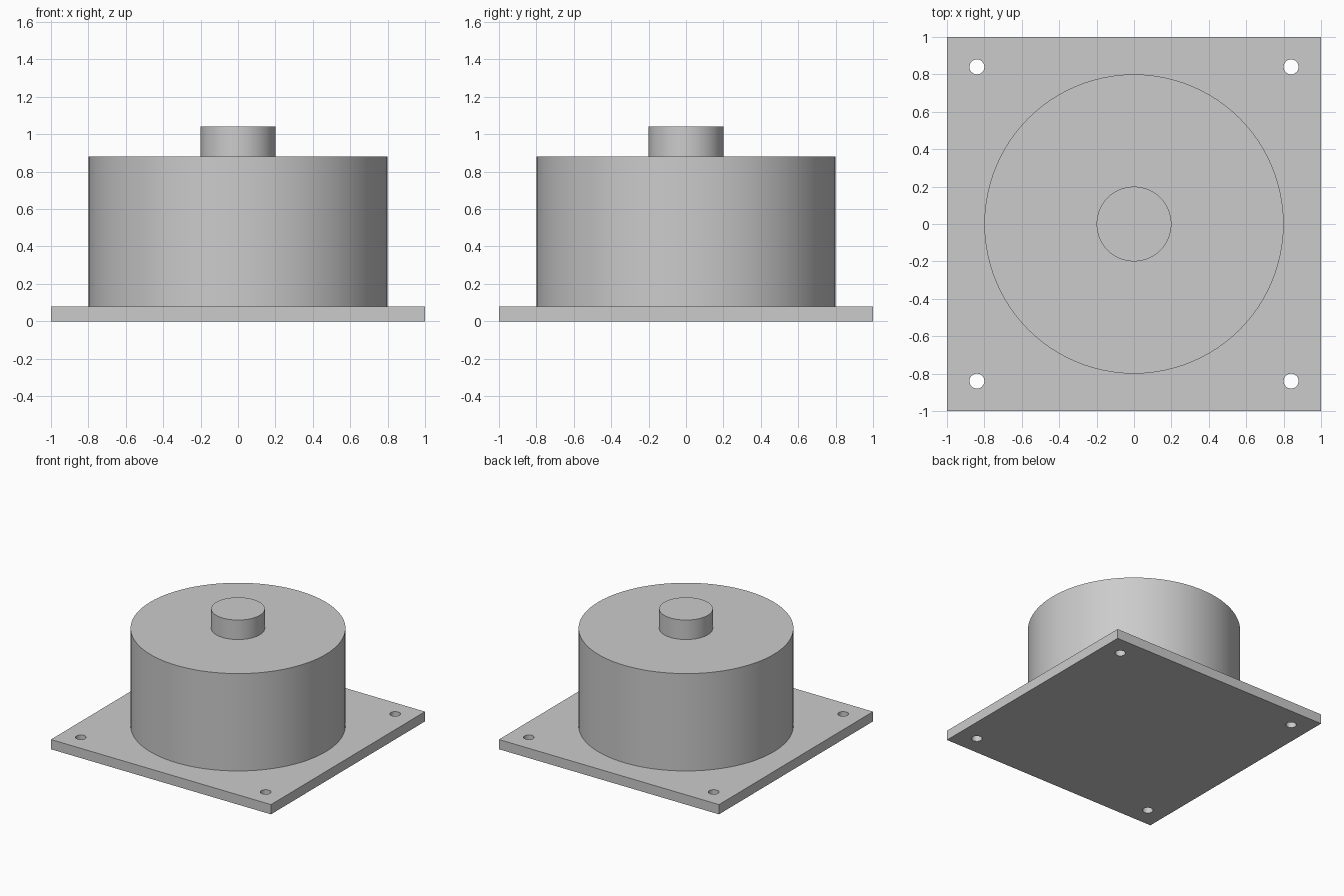
import bpy
import math

if "Cube" in bpy.data.objects:
    bpy.data.objects.remove(bpy.data.objects["Cube"], do_unlink=True)

GREY = (0.6, 0.6, 0.6, 1.0)
metal = bpy.data.materials.new("light_grey")
metal.use_nodes = True
metal.diffuse_color = GREY
metal.node_tree.nodes["Principled BSDF"].inputs["Base Color"].default_value = GREY

PLATE_TOP, BODY_TOP, SHAFT_TOP = 0.08, 0.88, 1.04


def cylinder(name, radius, bottom, top, x=0, y=0, sides=96):
    """Upright smooth-sided cylinder between two heights."""
    bpy.ops.mesh.primitive_cylinder_add(
        vertices=sides, radius=radius, depth=top - bottom,
        location=(x, y, (bottom + top) / 2))
    obj = bpy.context.object
    obj.name = name
    obj.data.materials.append(metal)
    bpy.ops.object.shade_smooth_by_angle(angle=math.radians(30))
    return obj


# Square mounting plate
bpy.ops.mesh.primitive_cube_add(size=1, location=(0, 0, PLATE_TOP / 2))
plate = bpy.context.object
plate.name = "mounting_plate"
plate.scale = (2, 2, PLATE_TOP)
bpy.ops.object.transform_apply(location=False, rotation=False, scale=True)
plate.data.materials.append(metal)

# Screw holes through the four corners
for x in (-0.84, 0.84):
    for y in (-0.84, 0.84):
        cutter = cylinder("hole_cutter", 0.04, -0.1, 0.2, x, y, sides=32)
        bpy.context.view_layer.objects.active = plate
        cut = plate.modifiers.new("screw_hole", "BOOLEAN")
        cut.operation = "DIFFERENCE"
        cut.solver = "EXACT"
        cut.object = cutter
        bpy.ops.object.modifier_apply(modifier=cut.name)
        bpy.data.objects.remove(cutter, do_unlink=True)

bpy.ops.object.select_all(action="DESELECT")
plate.select_set(True)
bpy.context.view_layer.objects.active = plate
bpy.ops.object.shade_smooth_by_angle(angle=math.radians(30))

# Drum body and the short shaft on top
cylinder("drum_body", 0.8, PLATE_TOP, BODY_TOP)
cylinder("shaft", 0.2, BODY_TOP, SHAFT_TOP, sides=64)
